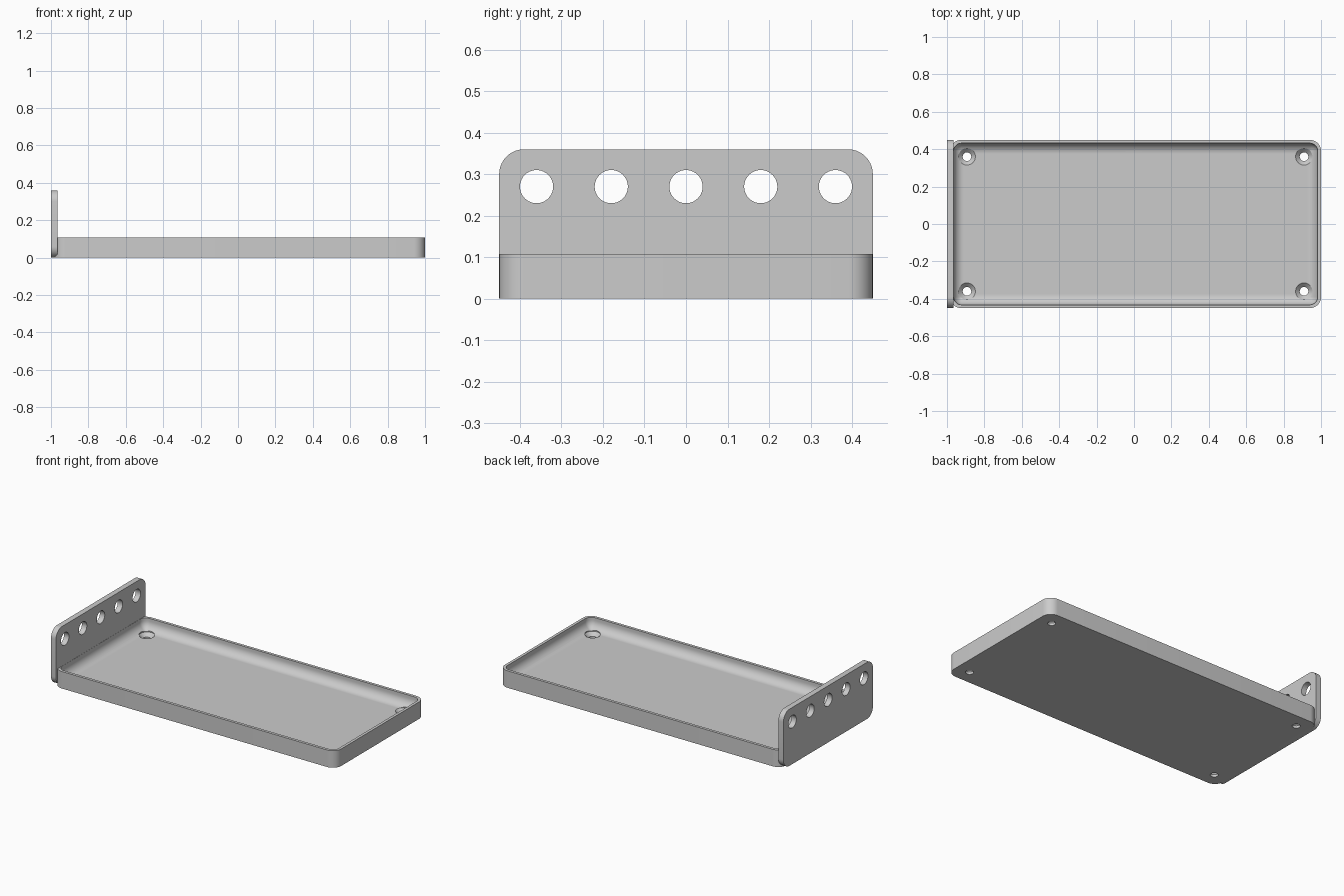
import bpy
import bmesh
from math import cos, sin, pi, radians

if "Cube" in bpy.data.objects:
    bpy.data.objects.remove(bpy.data.objects["Cube"], do_unlink=True)

grey = bpy.data.materials.new("plain grey")
grey.use_nodes = True
colour = (0.6, 0.6, 0.6, 1)
grey.diffuse_color = colour
grey.node_tree.nodes["Principled BSDF"].inputs["Base Color"].default_value = colour


def rounded_rect(u0, u1, v0, v1, r, steps=10):
    """Outline of a rectangle with rounded corners, counter-clockwise."""
    centres = [(u1 - r, v1 - r), (u0 + r, v1 - r), (u0 + r, v0 + r), (u1 - r, v0 + r)]
    points = []
    for k, (cu, cv) in enumerate(centres):
        for i in range(steps + 1):
            a = (k + i / steps) * pi / 2
            points.append((cu + r * cos(a), cv + r * sin(a)))
    return points


def circle(u, v, r, sides=40):
    return [(u + r * cos(2 * pi * i / sides), v + r * sin(2 * pi * i / sides))
            for i in range(sides)]


def add_loft(bm, loops):
    """Skin a closed solid through a list of matching loops."""
    rings = [[bm.verts.new(p) for p in loop] for loop in loops]
    for a, b in zip(rings, rings[1:]):
        n = len(a)
        for i in range(n):
            j = (i + 1) % n
            bm.faces.new((a[i], a[j], b[j], b[i]))
    bm.faces.new(rings[0][::-1])
    bm.faces.new(rings[-1])


def finish(bm, name):
    bmesh.ops.recalc_face_normals(bm, faces=bm.faces)
    mesh = bpy.data.meshes.new(name)
    bm.to_mesh(mesh)
    bm.free()
    mesh.materials.append(grey)
    obj = bpy.data.objects.new(name, mesh)
    bpy.context.collection.objects.link(obj)
    return obj


def drill(obj, cutter):
    """Cut the holes for good, then discard the cutter and smooth the part."""
    cutter.hide_render = True
    bpy.ops.object.select_all(action="DESELECT")
    bpy.context.view_layer.objects.active = obj
    obj.select_set(True)
    mod = obj.modifiers.new("holes", "BOOLEAN")
    mod.operation = "DIFFERENCE"
    mod.solver = "EXACT"
    mod.object = cutter
    bpy.ops.object.modifier_apply(modifier=mod.name)
    bpy.data.objects.remove(cutter, do_unlink=True)
    bpy.ops.object.shade_smooth_by_angle(angle=radians(30))


# Tray: outer wall, thin rim, then a filleted cavity flush with the end plate
height, floor, fillet, corner = 0.108, 0.037, 0.054, 0.042


def outer(z):
    return [(x, y, z) for x, y in rounded_rect(-0.983, 1, -0.45, 0.45, 0.06)]


def inner(inset, z):
    outline = rounded_rect(-0.964 + inset, 0.982 - inset, -0.432 + inset,
                           0.432 - inset, max(corner - inset, 0.001))
    return [(x, y, z) for x, y in outline]


loops = [outer(0), outer(height), inner(0, height)]
for i in range(11):
    a = i / 10 * pi / 2
    loops.append(inner(fillet * (1 - cos(a)), floor + fillet * (1 - sin(a))))
bm = bmesh.new()
add_loft(bm, loops)
tray = finish(bm, "tray")

# Countersunk screw holes in the four corners
bm = bmesh.new()
profile = [(-0.02, 0.023), (floor - 0.022, 0.023), (floor, 0.045), (0.09, 0.045)]
for x in (-0.893, 0.909):
    for y in (-0.36, 0.36):
        add_loft(bm, [[(u, v, z) for u, v in circle(x, y, r)] for z, r in profile])
drill(tray, finish(bm, "screw_hole_cutter"))

# Upright end plate with rounded corners
bm = bmesh.new()
outline = rounded_rect(-0.45, 0.45, 0, 0.36, 0.06)
add_loft(bm, [[(x, y, z) for y, z in outline] for x in (-1, -0.965)])
plate = finish(bm, "end_plate")

# Row of five round holes through the plate
bm = bmesh.new()
for k in range(-2, 3):
    ring = circle(0.18 * k, 0.27, 0.04)
    add_loft(bm, [[(x, y, z) for y, z in ring] for x in (-1.1, -0.9)])
drill(plate, finish(bm, "plate_hole_cutter"))
